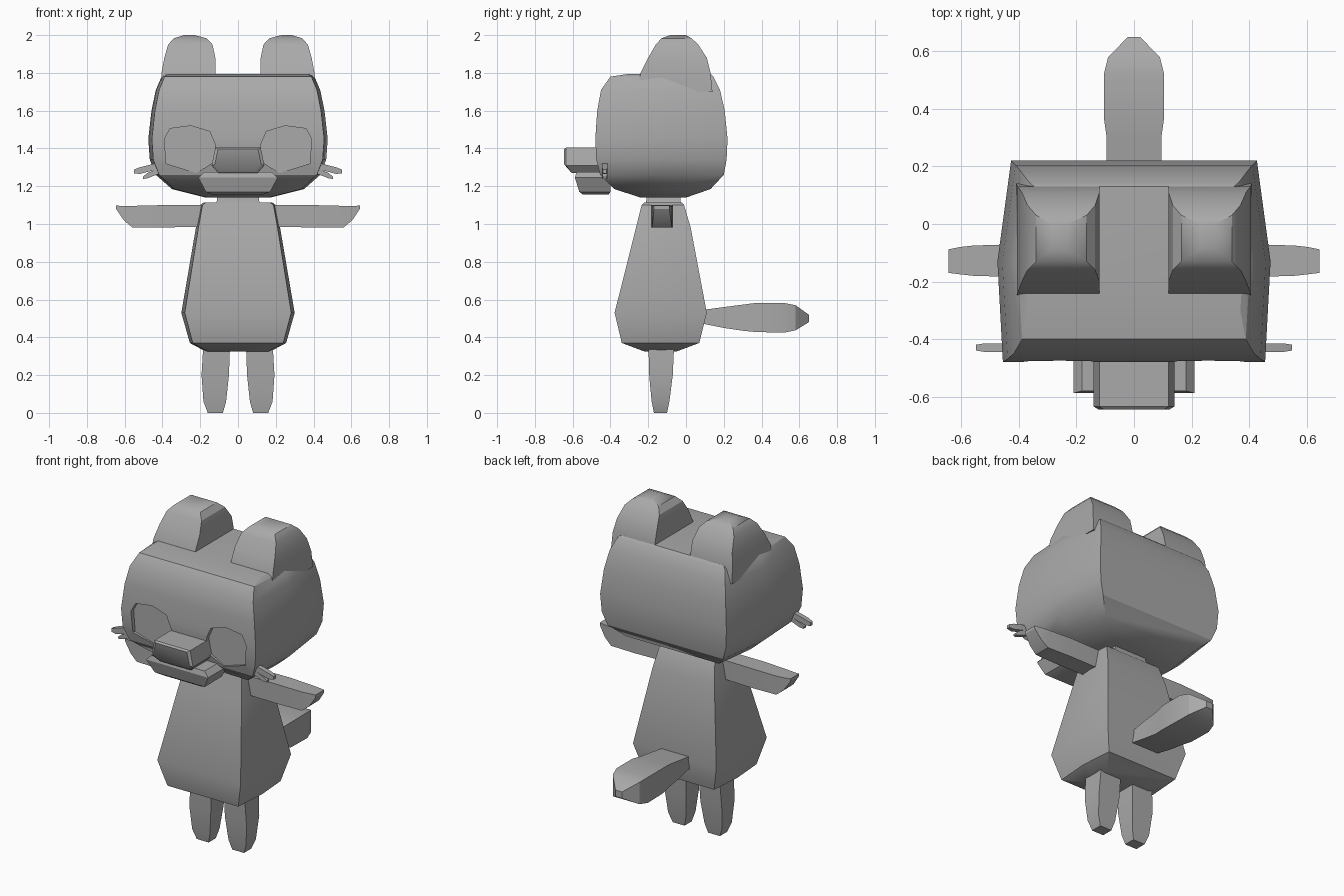
import bpy, bmesh, math

if "Cube" in bpy.data.objects:
    bpy.data.objects.remove(bpy.data.objects["Cube"], do_unlink=True)

grey = bpy.data.materials.new("plain grey")
grey.diffuse_color = (.4, .4, .4, 1)
grey.use_nodes = True
grey.node_tree.nodes["Principled BSDF"].inputs["Base Color"].default_value = (.4, .4, .4, 1)


def loft(name, rings, side=1):
    """Closed skin over rings of points; side -1 mirrors it across x."""
    bm = bmesh.new()
    rows = [[bm.verts.new((side * x, y, z)) for x, y, z in ring] for ring in rings]
    count = len(rows[0])
    for low, high in zip(rows, rows[1:]):
        for i in range(count):
            j = (i + 1) % count
            bm.faces.new((low[i], low[j], high[j], high[i]))
    bm.faces.new(rows[0])
    bm.faces.new(rows[-1])
    bmesh.ops.recalc_face_normals(bm, faces=bm.faces)
    mesh = bpy.data.meshes.new(name)
    bm.to_mesh(mesh)
    bm.free()
    mesh.materials.append(grey)
    obj = bpy.data.objects.new(name, mesh)
    bpy.context.collection.objects.link(obj)
    return obj


def smooth(obj, degrees=30):
    bpy.ops.object.select_all(action="DESELECT")
    obj.select_set(True)
    bpy.context.view_layer.objects.active = obj
    bpy.ops.object.shade_smooth_by_angle(angle=math.radians(degrees))


def box_ring(axis, t, a0, a1, b0, b1):
    """Rectangle across the given axis at position t."""
    corners = [(a0, b0), (a1, b0), (a1, b1), (a0, b1)]
    place = {"x": lambda a, b: (t, a, b),
             "y": lambda a, b: (a, t, b),
             "z": lambda a, b: (a, b, t)}[axis]
    return [place(a, b) for a, b in corners]


def box_loft(name, axis, sections, side=1):
    smooth(loft(name, [box_ring(axis, *s) for s in sections], side))


def bulged_ring(z, x, front, back, front_fit, back_fit):
    """Box section whose sides swell outward at the middle."""
    xf, xb, mid = x * front_fit, x * back_fit, (front + back) / 2
    return [(-xf, front, z), (xf, front, z), (x, mid, z),
            (xb, back, z), (-xb, back, z), (-x, mid, z)]


# Head, with recessed eye sockets
head_sections = [
    (1.14, .17, -.24, 0), (1.185, .35, -.38, .13), (1.26, .435, -.455, .2),
    (1.34, .467, -.475, .215), (1.45, .475, -.48, .22), (1.6, .458, -.47, .205),
    (1.71, .435, -.45, .18), (1.78, .405, -.4, .145), (1.795, .385, -.3, .13)]
head = loft("head", [bulged_ring(*s, .96, .9) for s in head_sections])
eye_outline = [(.39, 1.45), (.36, 1.505), (.25, 1.52), (.15, 1.49),
               (.12, 1.42), (.125, 1.33), (.22, 1.27), (.38, 1.32)]
for side in (1, -1):
    cutter = loft("eye_cutter", [[(x, y, z) for x, z in eye_outline]
                                 for y in (-.6, -.452)], side)
    cut = head.modifiers.new("eye_socket", "BOOLEAN")
    cut.operation = "DIFFERENCE"
    cut.solver = "EXACT"
    cut.object = cutter
    bpy.context.view_layer.objects.active = head
    bpy.ops.object.modifier_apply(modifier=cut.name)
    bpy.data.objects.remove(cutter, do_unlink=True)
smooth(head)

# Nose block over the muzzle
nose_half = [(.12, 1.405), (.14, 1.31), (.105, 1.27)]
nose_outline = nose_half + [(-x, z) for x, z in reversed(nose_half)]
nose_back = [(x, -.43, z) for x, z in nose_outline]
nose_rim = [(x, -.605 if z < 1.3 else -.635, z) for x, z in nose_outline]
nose_face = [(x * .88, y - .01, 1.345 + (z - 1.345) * .85) for x, y, z in nose_rim]
smooth(loft("nose", [nose_back, nose_rim, nose_face]))

# Muzzle
box_loft("muzzle", "z", [
    (1.155, -.13, .13, -.545, -.41), (1.17, -.17, .17, -.565, -.4),
    (1.245, -.21, .21, -.588, -.4), (1.275, -.18, .18, -.58, -.4)])

# Body and neck
body_sections = [
    (.325, .17, -.22, -.05), (.37, .255, -.34, .07), (.53, .3, -.378, .11),
    (.98, .223, -.265, .025), (1.1, .2, -.235, -.01), (1.115, .18, -.22, -.025)]
smooth(loft("body", [bulged_ring(*s, .94, .94) for s in body_sections]))
box_loft("neck", "z", [(1.09, -.13, .13, -.22, -.02), (1.125, -.11, .11, -.21, -.03),
                       (1.17, -.11, .11, -.21, -.03)])

# Tail
box_loft("tail", "y", [
    (.05, -.09, .09, .48, .54), (.2, -.095, .095, .45, .56),
    (.3, -.095, .095, .435, .573), (.37, -.105, .105, .428, .582),
    (.52, -.105, .105, .425, .582), (.58, -.09, .09, .437, .57),
    (.65, -.022, .022, .48, .52)])

# Paired parts
for side, label in ((1, "left"), (-1, "right")):
    box_loft(label + "_ear", "z", [
        (1.7, .12, .41, -.26, .14), (1.8, .12, .405, -.24, .13),
        (1.88, .12, .39, -.2, .11), (1.95, .135, .37, -.16, .065),
        (1.983, .165, .34, -.13, .03), (2, .23, .285, -.085, 0)], side)
    box_loft(label + "_arm", "x", [
        (.15, -.185, -.075, .985, 1.1), (.4, -.185, -.07, .982, 1.1),
        (.56, -.18, -.075, .982, 1.096), (.605, -.175, -.08, 1.02, 1.096),
        (.645, -.17, -.088, 1.08, 1.097)], side)
    box_loft(label + "_leg", "z", [
        (0, .08, .16, -.17, -.1), (.06, .063, .183, -.182, -.088),
        (.2, .048, .193, -.195, -.07), (.42, .04, .18, -.2, -.06)], side)
    box_loft(label + "_upper_whisker", "x", [
        (.38, -.445, -.415, 1.302, 1.335), (.52, -.445, -.415, 1.265, 1.3),
        (.55, -.44, -.42, 1.268, 1.288)], side)
    box_loft(label + "_lower_whisker", "x", [
        (.38, -.445, -.415, 1.28, 1.31), (.48, -.445, -.415, 1.242, 1.27),
        (.503, -.44, -.42, 1.238, 1.25)], side)
